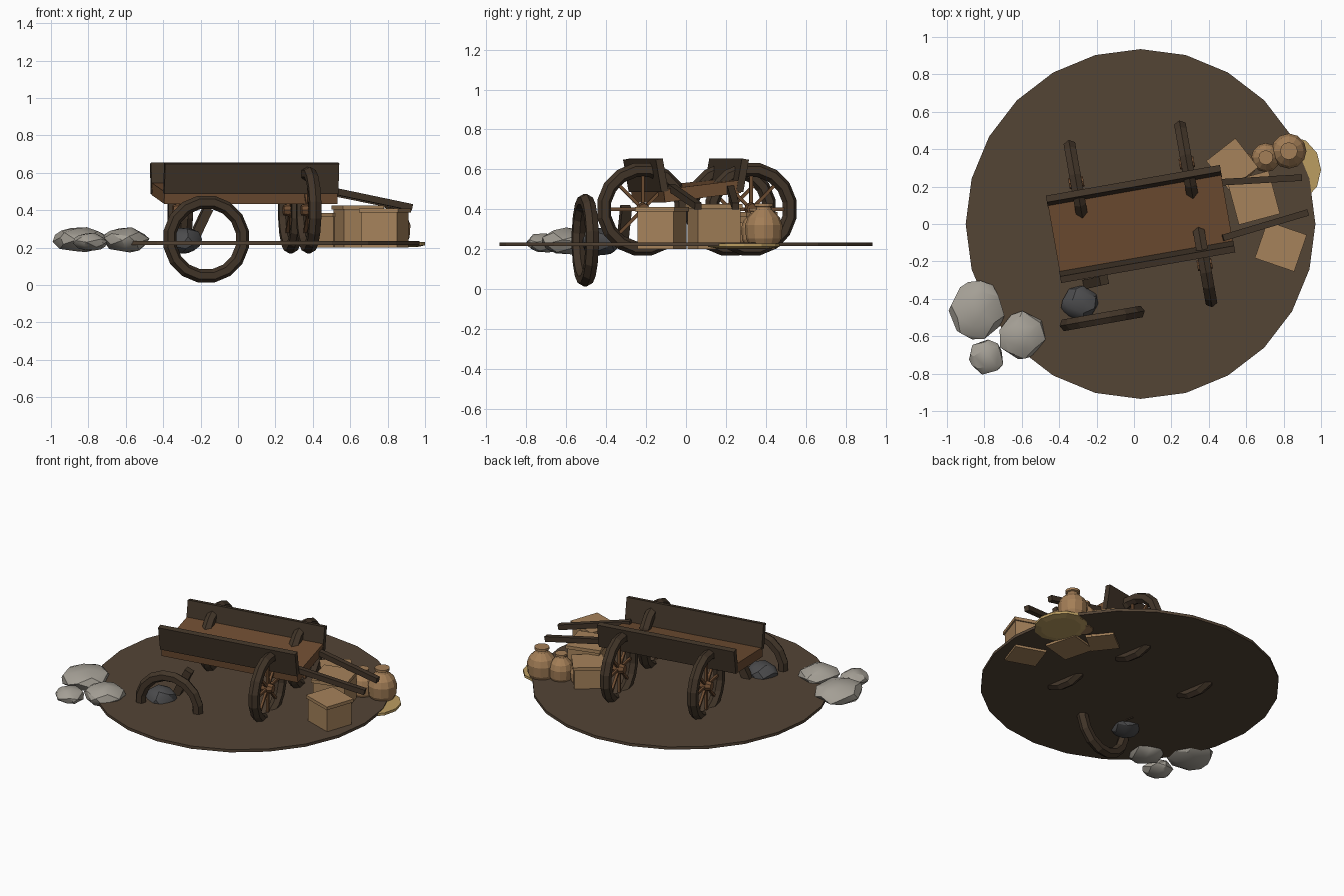
import bpy, bmesh, math, random
from mathutils import Matrix, Vector, Euler

if "Cube" in bpy.data.objects:
    bpy.data.objects.remove(bpy.data.objects["Cube"])

random.seed(4)
R = math.radians


def mat(name, c):
    m = bpy.data.materials.new(name)
    m.diffuse_color = (*c, 1)
    m.use_nodes = True
    m.node_tree.nodes["Principled BSDF"].inputs["Base Color"].default_value = m.diffuse_color
    return m


EARTH = mat("earth", (0.088, 0.058, 0.036))
DARK = mat("dark_wood", (0.055, 0.036, 0.022))
RED = mat("red_brown_wood", (0.16, 0.075, 0.032))
TAN = mat("crate_wood", (0.38, 0.225, 0.105))
CLAY = mat("clay", (0.37, 0.21, 0.095))
HAY = mat("straw", (0.50, 0.34, 0.12))
STONE = mat("pale_stone", (0.37, 0.345, 0.30))
SLATE = mat("dark_stone", (0.072, 0.072, 0.075))


def finish(name, bm, material, matrix=Matrix(), smooth=None):
    bmesh.ops.recalc_face_normals(bm, faces=bm.faces)
    me = bpy.data.meshes.new(name)
    bm.to_mesh(me)
    bm.free()
    ob = bpy.data.objects.new(name, me)
    bpy.context.collection.objects.link(ob)
    ob.matrix_world = matrix
    me.materials.append(material)
    if smooth:
        bpy.ops.object.select_all(action='DESELECT')
        ob.select_set(True)
        bpy.context.view_layer.objects.active = ob
        bpy.ops.object.shade_smooth_by_angle(angle=R(smooth))
    return ob


def place(loc, rot=(0, 0, 0)):
    return Matrix.Translation(loc) @ Euler([R(a) for a in rot]).to_matrix().to_4x4()


def box(name, size, material, matrix):
    bm = bmesh.new()
    bmesh.ops.create_cube(bm, size=1)
    bmesh.ops.scale(bm, vec=size, verts=bm.verts)
    return finish(name, bm, material, matrix)


def beam(name, a, b, size, material, matrix=Matrix()):
    a, b = Vector(a), Vector(b)
    m = Matrix.Translation((a + b) / 2) @ (b - a).to_track_quat('X', 'Z').to_matrix().to_4x4()
    return box(name, ((b - a).length, size, size), material, matrix @ m)


def lathe(name, profile, steps, material, matrix, closed=False, smooth=None):
    # spin (radius, height) points around local z
    bm = bmesh.new()
    rings = [[bm.verts.new((r * math.cos(2 * math.pi * i / steps),
                            r * math.sin(2 * math.pi * i / steps), z))
              for i in range(steps)] for r, z in profile]
    pairs = list(zip(rings, rings[1:] + rings[:1]))
    for lo, hi in pairs if closed else pairs[:-1]:
        for i in range(steps):
            j = (i + 1) % steps
            bm.faces.new((lo[i], lo[j], hi[j], hi[i]))
    if not closed:
        bm.faces.new(rings[0])
        bm.faces.new(rings[-1])
    return finish(name, bm, material, matrix, smooth)


# ground disc and straw patch
lathe("ground_disc", [(0.935, 0.215), (0.935, 0.234)], 24, EARTH, place((0.035, 0, 0)))
lathe("straw_patch", [(0.12, 0.203), (0.16, 0.212), (0.16, 0.229)], 12, HAY,
      place((0.84, 0.29, 0)) @ Matrix.Diagonal((1, 1.12, 1, 1)))

# cart body, turned ten degrees
CART = place((0.035, 0, 0), (0, 0, 10))
box("cart_bed", (0.94, 0.39, 0.065), RED, CART @ place((0, 0, 0.49), (7, 0, 0)))
for side, label in ((-1, "front"), (1, "back")):
    box(label + "_side_board", (0.945, 0.036, 0.165), DARK,
        CART @ place((0, side * 0.205, 0.570), (-side * 10, 0, 0)))
    beam(label + "_shaft", (0.42, side * 0.15, 0.51), (0.89, side * 0.095, 0.415),
         0.035, DARK, CART)


# wheels: six-sided rim section, hub and spokes
def wheel(name, matrix, spoked=True):
    rim = [(0.2 + 0.036 * math.cos(R(60 * k)), 0.036 * math.sin(R(60 * k))) for k in range(6)]
    lathe(name + "_rim", rim, 16, DARK, matrix @ place((0, 0, 0), (0, 0, 11.25)), closed=True)
    if not spoked:
        return
    lathe(name + "_hub", [(0.028, -0.04), (0.036, 0), (0.028, 0.04)], 8, RED, matrix)
    for k in range(8):
        d = Vector((math.cos(R(45 * k)), math.sin(R(45 * k)), 0))
        beam(name + "_spoke", d * 0.02, d * 0.185, 0.016, RED, matrix)


for label, x, y in (("back_left", -0.3, 0.278), ("back_right", 0.3, 0.278), ("front_right", 0.3, -0.273)):
    wheel(label + "_wheel", CART @ place((x, y, 0.4), (0, 90, 0)))
wheel("fallen_wheel", place((-0.17, -0.505, 0.245), (90, 0, 10)), spoked=False)
beam("broken_post", (-0.25, -0.32, 0.22), (-0.16, -0.30, 0.41), 0.05, DARK)


# crates with overhanging lids
def crate(name, x, y, w, d, top, turn):
    box(name, (w, d, top - 0.22), TAN, place((x, y, (top + 0.18) / 2), (0, 0, turn)))
    box(name + "_lid", (w + 0.018, d + 0.018, 0.022), TAN, place((x, y, top - 0.011), (0, 0, turn)))


crate("middle_crate", 0.64, 0.14, 0.21, 0.22, 0.425, 15)
crate("front_crate", 0.785, -0.12, 0.205, 0.19, 0.41, -19)
crate("back_crate", 0.525, 0.32, 0.18, 0.18, 0.385, 38)

# clay jars
JAR = [(0.72, 0), (0.95, 0.2), (1, 0.5), (0.85, 0.68), (0.42, 0.86), (0.38, 0.91), (0.5, 0.93), (0.5, 1)]
for name, x, y, r, h in (("small_jar", 0.585, 0.315, 0.068, 0.17),
                         ("medium_jar", 0.705, 0.355, 0.078, 0.195),
                         ("large_jar", 0.828, 0.39, 0.094, 0.22)):
    lathe(name, [(a * r, b * h) for a, b in JAR], 12, CLAY, place((x, y, 0.21)))


# rough stones: hulls of scattered points on a squashed ball
def stone(name, loc, size, material):
    bm = bmesh.new()
    n = 30
    for i in range(n):
        z = 1 - 2 * (i + 0.5) / n
        a = i * 2.39996 + random.uniform(-0.3, 0.3)
        p = Vector((math.sqrt(1 - z * z) * math.cos(a), math.sqrt(1 - z * z) * math.sin(a), z))
        p *= random.uniform(0.92, 1.04)
        bm.verts.new((p.x * size[0], p.y * size[1], p.z * size[2]))
    res = bmesh.ops.convex_hull(bm, input=bm.verts)
    bmesh.ops.delete(bm, geom=[v for v in bm.verts if not v.link_faces], context='VERTS')
    finish(name, bm, material, place(loc), smooth=28)


stone("large_stone", (-0.845, -0.465, 0.243), (0.155, 0.165, 0.073), STONE)
stone("medium_stone", (-0.6, -0.598, 0.24), (0.127, 0.135, 0.07), STONE)
stone("small_stone", (-0.79, -0.712, 0.23), (0.096, 0.096, 0.052), STONE)
stone("dark_stone", (-0.288, -0.425, 0.237), (0.104, 0.1, 0.075), SLATE)
